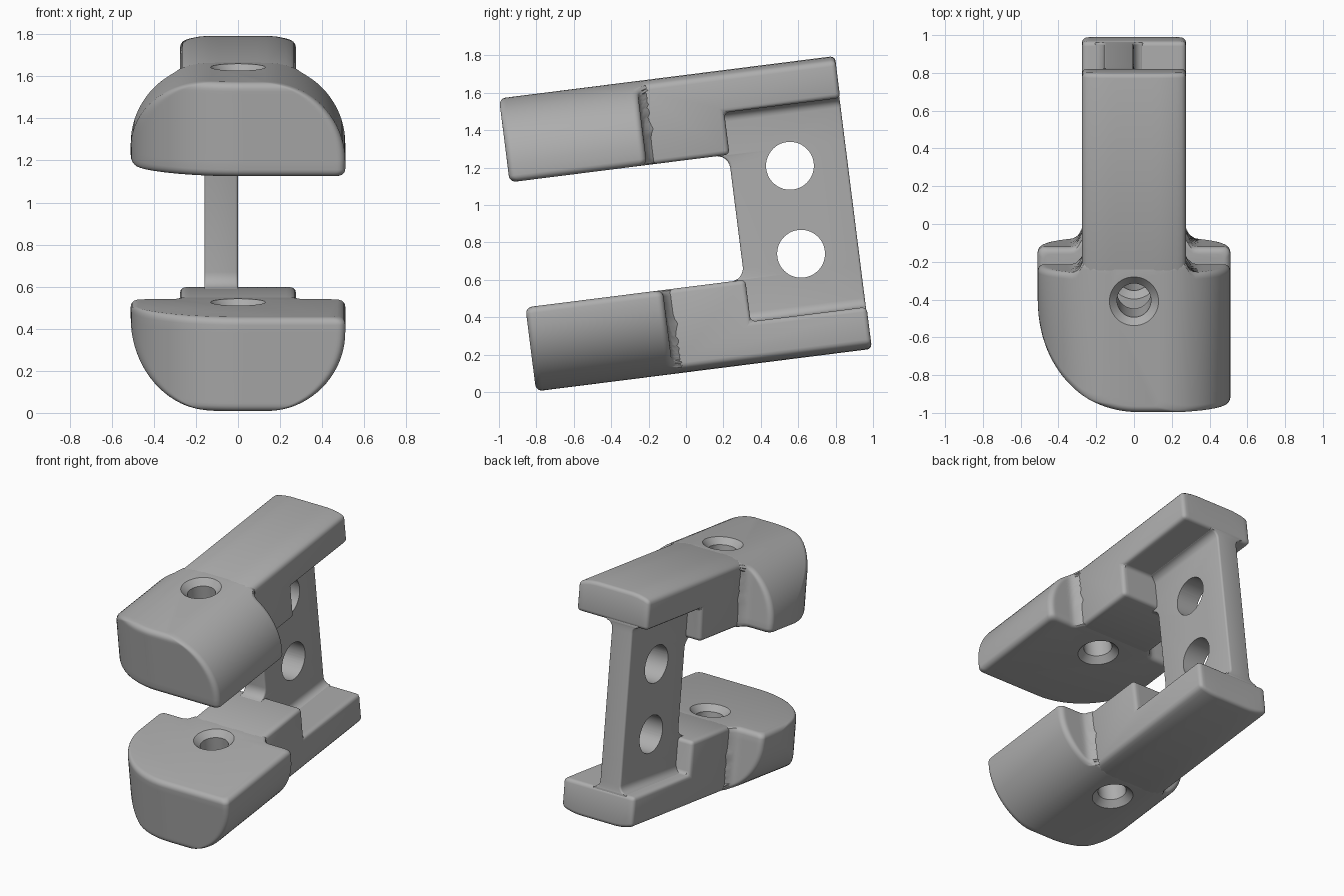
import bpy, bmesh
from math import sin, cos, pi, sqrt, radians
from mathutils import Matrix

cube = bpy.data.objects.get("Cube")
if cube:
    bpy.data.objects.remove(cube, do_unlink=True)

# Everything is built upright around its mid plane, then tilted back
FRAME = Matrix.Rotation(radians(7.2), 4, 'X') @ Matrix.Translation((0, 0, 0.893))
INNER, OUTER = 0.337, 0.789      # arm faces, measured from the mid plane
FLANGE = 0.563                   # thin rear part of each arm
HALF, ARM_HALF = 0.51, 0.275     # half widths of jaw and arm
CURVE = 0.38                     # large rounding of the outer sides
BACK, STEP = 1.015, 0.39
FILLET = 0.035

grey = bpy.data.materials.new("plain grey")
grey.use_nodes = True
grey.diffuse_color = (0.42, 0.42, 0.42, 1)
grey.node_tree.nodes["Principled BSDF"].inputs["Base Color"].default_value = grey.diffuse_color


def loft(name, rings):
    """Join matching rings of points and cap both ends."""
    bm = bmesh.new()
    rows = [[bm.verts.new(p) for p in ring] for ring in rings]
    for a, b in zip(rows, rows[1:]):
        for i in range(len(a)):
            j = (i + 1) % len(a)
            bm.faces.new((a[i], a[j], b[j], b[i]))
    bm.faces.new(rows[0])
    bm.faces.new(rows[-1])
    bmesh.ops.recalc_face_normals(bm, faces=bm.faces)
    mesh = bpy.data.meshes.new(name)
    bm.to_mesh(mesh)
    bm.free()
    mesh.materials.append(grey)
    obj = bpy.data.objects.new(name, mesh)
    bpy.context.collection.objects.link(obj)
    obj.matrix_world = FRAME
    return obj


def finish(obj, bevel=0, cutters=()):
    """Round the edges, cut the holes, and shade."""
    if bevel:
        m = obj.modifiers.new("rounding", 'BEVEL')
        m.width, m.segments = bevel, 3
        m.limit_method, m.angle_limit = 'ANGLE', radians(50)
    for c in cutters:
        m = obj.modifiers.new("hole", 'BOOLEAN')
        m.operation, m.solver, m.object = 'DIFFERENCE', 'EXACT', c
    bpy.context.view_layer.update()
    graph = bpy.context.evaluated_depsgraph_get()
    mesh = bpy.data.meshes.new_from_object(obj.evaluated_get(graph))
    obj.modifiers.clear()
    obj.data = mesh
    for c in cutters:
        bpy.data.objects.remove(c, do_unlink=True)
    bpy.ops.object.select_all(action='DESELECT')
    obj.select_set(True)
    bpy.context.view_layer.objects.active = obj
    bpy.ops.object.shade_smooth_by_angle(angle=radians(35))


def edge(d, r=FILLET):
    """Quarter-round offset at distance d into a fillet of radius r."""
    d = min(max(d, 0), r)
    return r - sqrt(r * r - d * d)


def plan_front(x):
    """Jaw front seen from above: one big rounded corner."""
    r, cx = 0.53, 0.02
    return -0.265 - sqrt(max(0, r * r - min(0, x - cx) ** 2))


def jaw_ring(h, side):
    base = OUTER - CURVE
    inner = edge(INNER + FILLET - h)
    e = inner + edge(h - OUTER + FILLET)
    rise = min(max(0, h - base), CURVE)
    w = HALF - CURVE + sqrt(CURVE ** 2 - rise ** 2) - inner
    xs = [w * sin(pi / 2 * (i / 24 - 1)) for i in range(49)]
    front, back = [], []
    for x in xs:
        rim = edge(abs(x) - w + FILLET)
        front.append((x, plan_front(x) + e + rim, side * h))
        neck = edge(ARM_HALF + 0.06 - abs(x), 0.06)
        back.append((x, -0.055 - e - rim + neck, side * h))
    return front + back[::-1]


def make_jaw(name, side):
    heights = [INNER + FILLET * (1 - cos(pi / 2 * i / 5)) for i in range(6)]
    heights += [OUTER - CURVE + CURVE * sin(pi / 2 * i / 20) for i in range(21)]
    jaw = loft(name, [jaw_ring(h, side) for h in heights])
    # Bore, countersunk on both faces
    steps = ((0.14, INNER - 0.01), (0.09, INNER + 0.04),
             (0.09, OUTER - 0.04), (0.14, OUTER + 0.01))
    bore = loft("bore_cutter", [[(r * cos(a * pi / 24), -0.2 + r * sin(a * pi / 24), side * h)
                                 for a in range(48)] for r, h in steps])
    finish(jaw, cutters=[bore])


def make_arm(name, side):
    rings = []
    for i in range(-6, 7):
        x = ARM_HALF * i / 6
        top = OUTER - CURVE + sqrt(CURVE ** 2 - max(0, abs(x) - HALF + CURVE) ** 2)
        shape = ((-0.06, INNER), (STEP, INNER), (STEP, FLANGE),
                 (BACK, FLANGE), (BACK, top), (-0.06, top))
        rings.append([(x, u, side * h) for u, h in shape])
    finish(loft(name, rings), bevel=0.025)


for label, side in (("upper", 1), ("lower", -1)):
    make_jaw(label + "_jaw", side)
    make_arm(label + "_arm", side)

# Web plate, flaring where it meets the arms
levels = [INNER - 0.07 + 0.07 * sin(pi / 2 * i / 6) for i in range(7)]
levels += [FLANGE - 0.05 + 0.05 * sin(pi / 2 * i / 6) for i in range(7)] + [0.62]
rings = []
for h in [-v for v in reversed(levels)] + levels:
    flare = edge(abs(h) - FLANGE + 0.05, 0.05)
    front = 0.385 - edge(abs(h) - INNER + 0.07, 0.07)
    x0, x1 = -0.16 - flare, flare
    rings.append([(x0, front, h), (x1, front, h), (x1, BACK - 0.004, h), (x0, BACK - 0.004, h)])
web = loft("web_plate", rings)
holes = [loft("hole_cutter", [[(x, 0.703 + 0.128 * cos(a * pi / 24), h + 0.128 * sin(a * pi / 24))
                               for a in range(48)] for x in (-0.3, 0.2)]) for h in (-0.237, 0.237)]
finish(web, bevel=0.012, cutters=holes)
